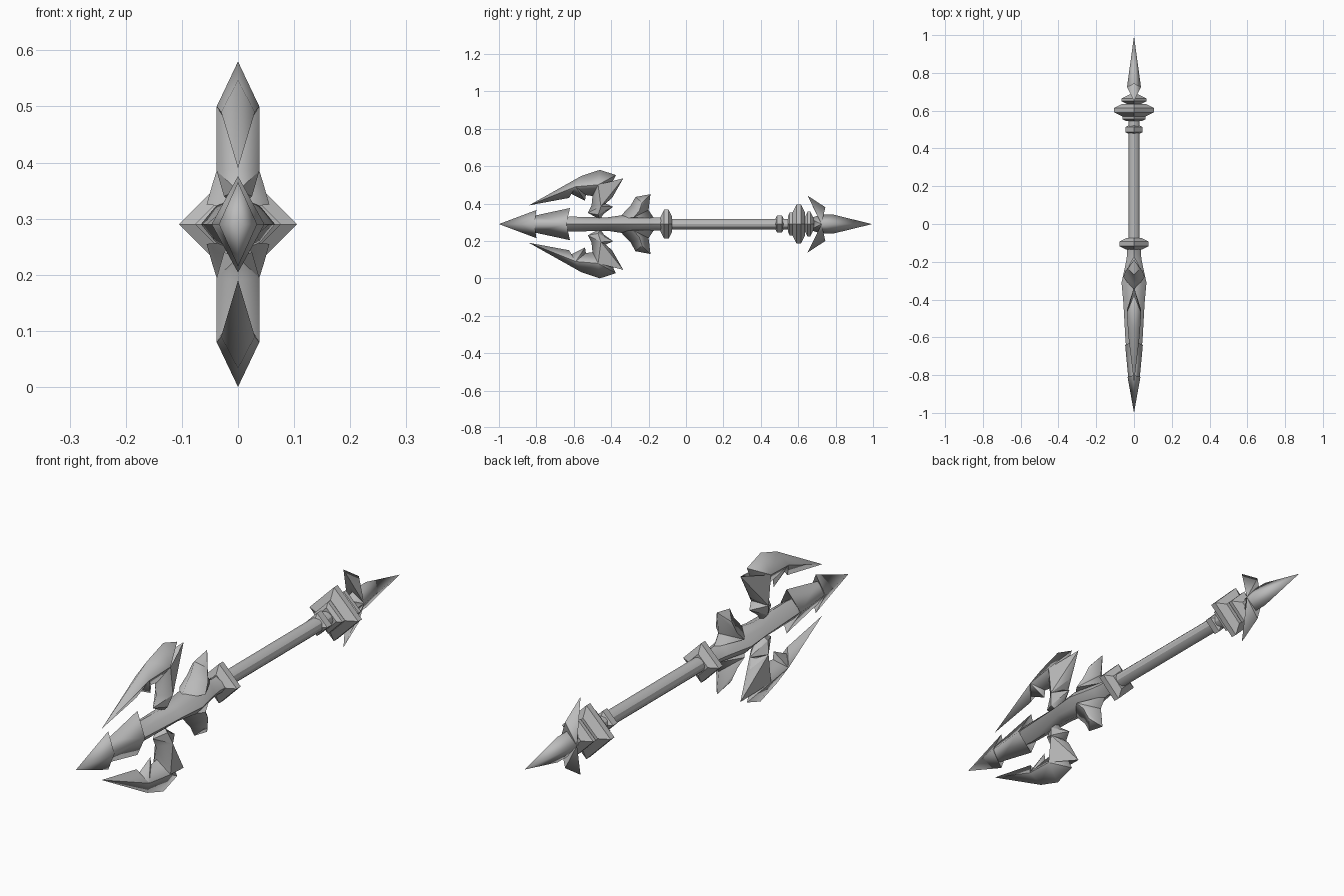
import bpy, bmesh, math

if "Cube" in bpy.data.objects:
    bpy.data.objects.remove(bpy.data.objects["Cube"], do_unlink=True)

CENTRE = 0.29
steel = bpy.data.materials.new("grey steel")
steel.use_nodes = True
colour = (0.5, 0.5, 0.5, 1)
steel.diffuse_color = colour
steel.node_tree.nodes["Principled BSDF"].inputs["Base Color"].default_value = colour


def finish(name, bm, mirror=(), angle=30):
    """Turn a bmesh into an object on the weapon's axis."""
    bmesh.ops.remove_doubles(bm, verts=bm.verts, dist=0.0001)
    bmesh.ops.recalc_face_normals(bm, faces=bm.faces)
    mesh = bpy.data.meshes.new(name)
    bm.to_mesh(mesh)
    bm.free()
    mesh.materials.append(steel)
    ob = bpy.data.objects.new(name, mesh)
    bpy.context.collection.objects.link(ob)
    ob.location.z = CENTRE
    if mirror:
        mod = ob.modifiers.new("Mirror", "MIRROR")
        mod.use_axis = ["x" in mirror, False, "z" in mirror]
    bpy.ops.object.select_all(action="DESELECT")
    ob.select_set(True)
    bpy.context.view_layer.objects.active = ob
    bpy.ops.object.shade_smooth_by_angle(angle=math.radians(angle))
    return ob


def loft(name, stations, sides, pinch=1.0, angle=30):
    """Rings (y, x radius, z radius) along the axis, with corners on x and z."""
    bm = bmesh.new()
    rings = []
    for y, rx, rz in stations:
        ring = []
        for i in range(sides):
            a = math.tau * i / sides
            f = pinch if i % 2 else 1.0
            ring.append(bm.verts.new((rx * f * math.cos(a), y, rz * f * math.sin(a))))
        rings.append(ring)
    for a, b in zip(rings, rings[1:]):
        for i in range(sides):
            j = (i + 1) % sides
            bm.faces.new((a[i], a[j], b[j], b[i]))
    bm.faces.new(rings[0])
    bm.faces.new(rings[-1])
    return finish(name, bm, angle=angle)


def blade(name, outline, ridge, closed=True):
    """Sharp outline (y, z, ridge index) rising to a ridge (y, z, x)."""
    bm = bmesh.new()
    rim = [bm.verts.new((0, y, z)) for y, z, k in outline]
    top = [bm.verts.new((x, y, z)) for y, z, x in ridge]
    n = len(rim)
    for i in range(n if closed else n - 1):
        j = (i + 1) % n
        p, q = outline[i][2], outline[j][2]
        bm.faces.new((rim[i], rim[j], top[q]))
        if p != q:
            bm.faces.new((rim[i], top[q], top[p]))
    return finish(name, bm, "xz", 25)


# Shaft
loft("shaft", [(-0.14, 0.028, 0.028), (0.56, 0.028, 0.028)], 12)

# Square collars with chamfered rims: start, end, radius, chamfer
for name, start, end, r, c in (
    ("front_collar", -0.135, -0.075, 0.077, 0.022),
    ("small_collar", 0.475, 0.525, 0.045, 0.014),
    ("pommel_step", 0.545, 0.59, 0.062, 0.012),
    ("pommel_collar", 0.57, 0.635, 0.105, 0.026),
    ("pommel_cap", 0.63, 0.685, 0.066, 0.025),
):
    loft(name, [(start, r - c * 1.6, r - c * 1.6), (start + c * 0.8, r, r),
                (end - c * 0.8, r, r), (end, r - c * 1.6, r - c * 1.6)], 4)

# Neck running from the collar into the spear head
loft("head_neck", [(-0.66, 0.04, 0.036), (-0.62, 0.045, 0.04), (-0.42, 0.056, 0.036),
                   (-0.31, 0.066, 0.052), (-0.2, 0.042, 0.04), (-0.16, 0.036, 0.034),
                   (-0.12, 0.04, 0.036)], 8, 0.86, 50)

# Guard horns above and below the neck
blade("guard_horn",
      [(-0.36, 0.03, 0), (-0.32, 0.075, 0), (-0.295, 0.1, 1), (-0.27, 0.145, 2),
       (-0.19, 0.16, 2), (-0.2, 0.075, 1), (-0.17, 0.03, 0)],
      [(-0.28, 0.035, 0.056), (-0.25, 0.07, 0.046), (-0.235, 0.115, 0.032)])

# Barbed side blades
blade("side_blade",
      [(-0.84, 0.1, 0), (-0.56, 0.257, 0), (-0.46, 0.29, 1), (-0.375, 0.262, 1),
       (-0.415, 0.18, 1), (-0.335, 0.245, 1), (-0.395, 0.14, 2), (-0.43, 0.11, 2),
       (-0.39, 0.092, 2), (-0.44, 0.055, 3), (-0.46, 0.025, 3), (-0.525, 0.06, 3),
       (-0.505, 0.1, 2), (-0.5, 0.15, 1), (-0.535, 0.155, 1), (-0.54, 0.125, 0),
       (-0.62, 0.165, 0), (-0.625, 0.14, 0)],
      [(-0.59, 0.2, 0.03), (-0.47, 0.21, 0.038), (-0.455, 0.095, 0.038),
       (-0.47, 0.05, 0.025)])

# Spear tip: a barbed point in front of a second barbed layer
blade("spear_tip",
      [(-1, 0, 0), (-0.8, 0.075, 0), (-0.815, 0.04, 0), (-0.8, 0, 0)],
      [(-0.81, 0, 0.034)], False)
blade("spear_base",
      [(-0.85, 0, 0), (-0.81, 0.045, 0), (-0.62, 0.086, 1), (-0.65, 0.04, 1),
       (-0.63, 0, 1)],
      [(-0.82, 0, 0.03), (-0.64, 0, 0.047)], False)

# Pommel spike with swept barbs
blade("pommel_spike",
      [(0.995, 0, 0), (0.79, 0.05, 0), (0.735, 0.05, 0), (0.745, 0.09, 0),
       (0.65, 0.152, 0), (0.69, 0.07, 0), (0.705, 0.045, 0), (0.66, 0.03, 0),
       (0.675, 0, 0)],
      [(0.725, 0, 0.037)], False)
